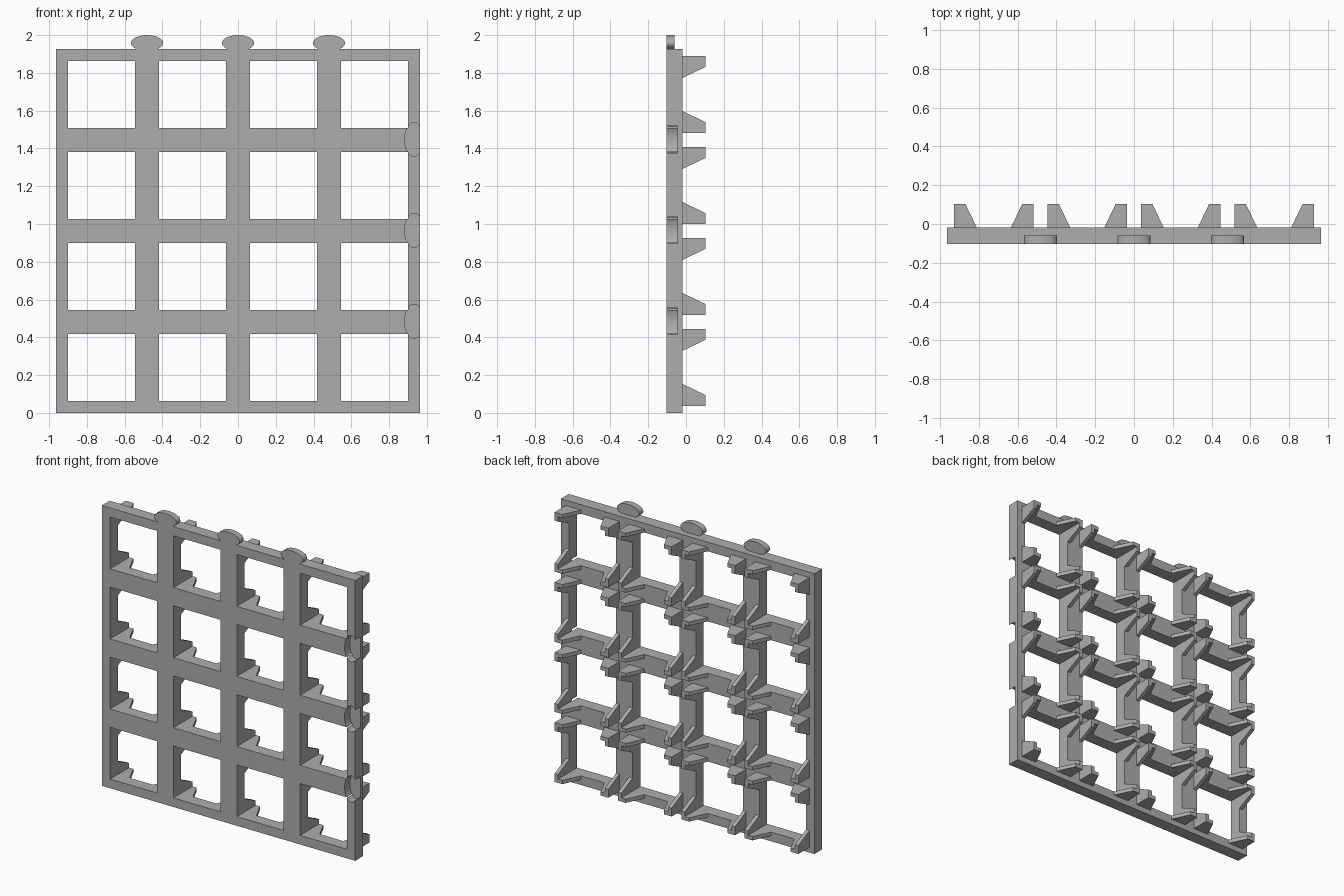
import bpy, bmesh, math
from mathutils import Vector

cube = bpy.data.objects.get("Cube")
if cube:
    bpy.data.objects.remove(cube, do_unlink=True)

PITCH = 0.4815             # spacing of the grid cells
SIZE = 4 * PITCH           # outer width and height of the panel
HALF = 0.178               # half width of each opening
FRONT, BACK, TIP = -0.103, -0.018, 0.103

grey = bpy.data.materials.new("plain grey")
grey.use_nodes = True
GREY = (0.42, 0.42, 0.42, 1)
grey.diffuse_color = GREY
grey.node_tree.nodes["Principled BSDF"].inputs["Base Color"].default_value = GREY


def finish(name, bm, location=(0, 0, 0)):
    bmesh.ops.recalc_face_normals(bm, faces=bm.faces)
    mesh = bpy.data.meshes.new(name)
    bm.to_mesh(mesh)
    bm.free()
    mesh.materials.append(grey)
    obj = bpy.data.objects.new(name, mesh)
    obj.location = location
    bpy.context.collection.objects.link(obj)
    return obj


def prism(bm, points, offset):
    """Extrude a closed outline along an offset vector."""
    face = bm.faces.new([bm.verts.new(p) for p in points])
    new = bmesh.ops.extrude_face_region(bm, geom=[face])["geom"]
    verts = [v for v in new if isinstance(v, bmesh.types.BMVert)]
    bmesh.ops.translate(bm, verts=verts, vec=Vector(offset))
    bm.faces.ensure_lookup_table()


def ellipse(cx, cz, rx, rz, y, floor=-1, steps=48):
    """Outline in the front plane, flattened below the floor height."""
    angles = [2 * math.pi * (i + 0.5) / steps for i in range(steps)]
    return [(cx + rx * math.cos(a), y, cz + rz * math.sin(a))
            for a in angles if cz + rz * math.sin(a) > floor]


def activate(obj):
    bpy.ops.object.select_all(action='DESELECT')
    obj.select_set(True)
    bpy.context.view_layer.objects.active = obj


# Lattice panel: a sheet with square openings, given thickness
cuts = [0]
for k in range(4):
    mid = (k + 0.5) * PITCH
    cuts += [mid - HALF, mid + HALF]
cuts.append(SIZE)
bm = bmesh.new()
grid = [[bm.verts.new((x - SIZE / 2, FRONT, z)) for z in cuts] for x in cuts]
for i in range(len(cuts) - 1):
    for j in range(len(cuts) - 1):
        if not (i % 2 and j % 2):
            bm.faces.new((grid[i][j], grid[i + 1][j], grid[i + 1][j + 1], grid[i][j + 1]))
sheet = bmesh.ops.extrude_face_region(bm, geom=bm.faces[:])["geom"]
bmesh.ops.translate(bm, verts=[v for v in sheet if isinstance(v, bmesh.types.BMVert)],
                    vec=(0, BACK - FRONT, 0))
panel = finish("lattice_panel", bm)

# Rounded sockets cut into the front of one side rail
bm = bmesh.new()
for k in (1, 2, 3):
    prism(bm, ellipse(0.932, k * PITCH + 0.003, 0.05, 0.09, FRONT - 0.05), (0, 0.107, 0))
cutter = finish("socket_cutter", bm)
cutter.hide_render = True
cut = panel.modifiers.new("sockets", 'BOOLEAN')
cut.operation, cut.solver, cut.object = 'DIFFERENCE', 'EXACT', cutter
activate(panel)
bpy.ops.object.modifier_apply(modifier=cut.name)
bpy.data.objects.remove(cutter, do_unlink=True)
bpy.ops.object.shade_smooth_by_angle()

# Rounded connector tabs along the top edge
for name, side in (("right", -1), ("middle", 0), ("left", 1)):
    bm = bmesh.new()
    prism(bm, ellipse(side * PITCH, 1.958, 0.085, 0.042, FRONT, SIZE - 0.006), (0, 0.043, 0))
    activate(finish(name + "_tab", bm))
    bpy.ops.object.shade_smooth_by_angle()

# Corner clips: one L of two tapered fins, mirrored in a cell, then repeated
BASE, SLOPE, OUTER = 0.088, 0.146, 0.204
bm = bmesh.new()
for along_x, end in ((True, OUTER), (False, HALF)):
    outline = [(BASE, BACK), (SLOPE, TIP), (end, TIP), (end, BACK)]
    if along_x:
        prism(bm, [(a, y, HALF) for a, y in outline], (0, 0, OUTER - HALF))
    else:
        prism(bm, [(HALF, y, a) for a, y in outline], (OUTER - HALF, 0, 0))
clips = finish("corner_clips", bm, (-1.5 * PITCH, 0, 0.5 * PITCH))
mirror = clips.modifiers.new("corners", 'MIRROR')
mirror.use_axis = (True, False, True)
mirror.use_mirror_merge = False
for name, step in (("columns", (PITCH, 0, 0)), ("rows", (0, 0, PITCH))):
    array = clips.modifiers.new(name, 'ARRAY')
    array.count = 4
    array.use_relative_offset = False
    array.use_constant_offset = True
    array.constant_offset_displace = step
